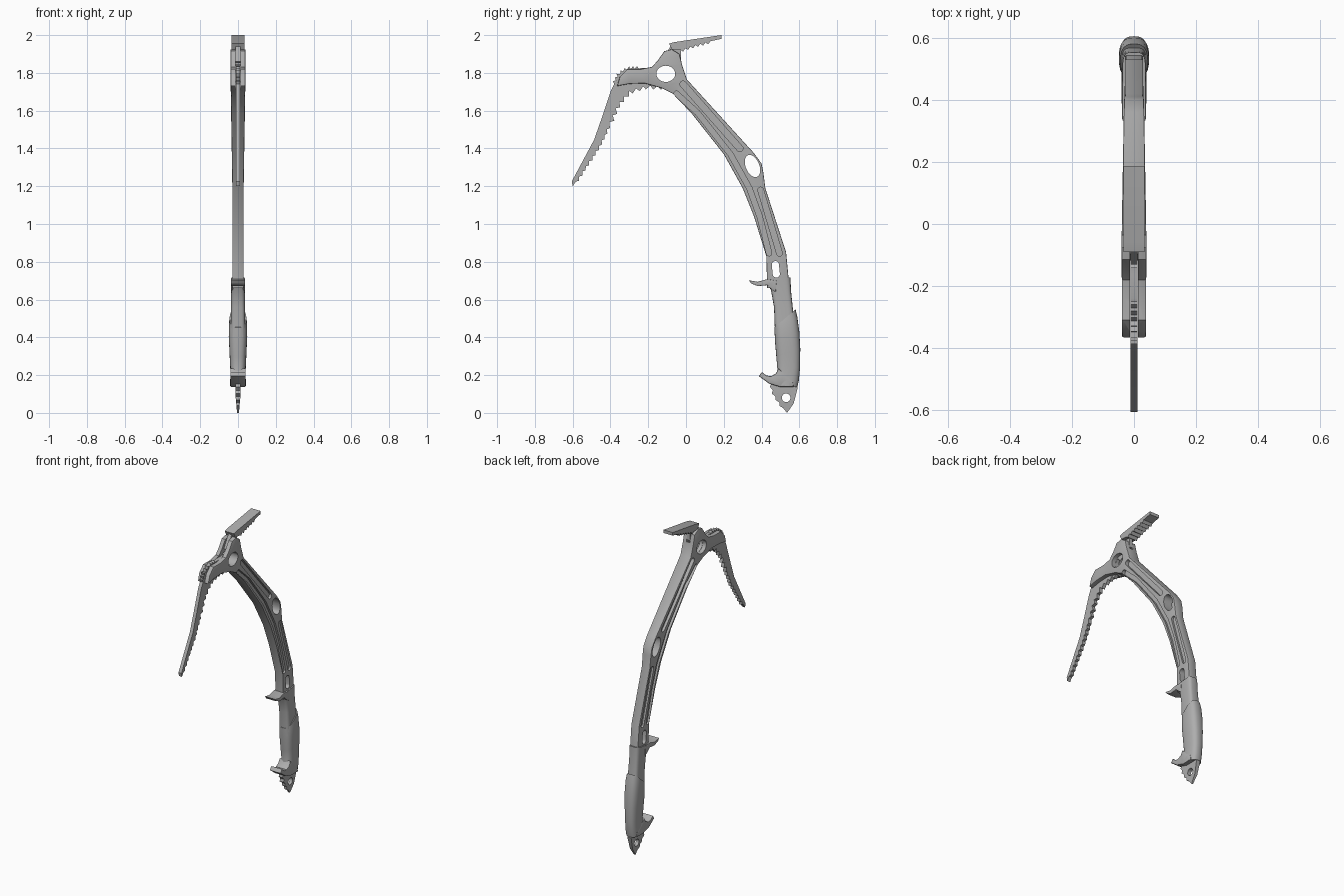
import bpy, bmesh, math
from mathutils import Vector

if "Cube" in bpy.data.objects:
    bpy.data.objects.remove(bpy.data.objects["Cube"])


def teeth(path, count, depth):
    """Sawtooth along a (y, z) polyline, teeth pointing to the right of travel."""
    pts = [Vector(p) for p in path]
    lens = [(b - a).length for a, b in zip(pts, pts[1:])]

    def at(t):
        d = t * sum(lens)
        for a, b, l in zip(pts, pts[1:], lens):
            if d <= l + 1e-6:
                u = (b - a) / l
                return a + u * d, Vector((u.y, -u.x))
            d -= l
    out = []
    for i in range(count):
        out.append(at(i / count)[0])
        p, n = at((i + 0.4) / count)
        out.append(p + n * depth)
    return out + [pts[-1]]


def ellipse(cy, cz, a, b, tilt=0, n=32):
    c, s = math.cos(tilt), math.sin(tilt)
    ang = [2 * math.pi * i / n for i in range(n)]
    return [(cy + a * math.cos(t) * c - b * math.sin(t) * s,
             cz + a * math.cos(t) * s + b * math.sin(t) * c) for t in ang]


def ribbon(path, r):
    """Round-ended band outline of half width r around a polyline."""
    pts = [Vector(p) for p in path]

    def side(ps):
        out = []
        for i, p in enumerate(ps):
            d = (ps[min(i + 1, len(ps) - 1)] - ps[max(i - 1, 0)]).normalized()
            out.append(p + Vector((d.y, -d.x)) * r)
        d = (ps[-1] - ps[-2]).normalized()
        n = Vector((d.y, -d.x))
        for k in range(1, 8):
            t = math.pi * k / 8
            out.append(ps[-1] + (n * math.cos(t) + d * math.sin(t)) * r)
        return out
    return side(pts) + side(pts[::-1])


# dark grey metal and rubber
grey = bpy.data.materials.new("dark_grey")
grey.diffuse_color = (0.42, 0.42, 0.42, 1)
grey.use_nodes = True
grey.node_tree.nodes["Principled BSDF"].inputs["Base Color"].default_value = grey.diffuse_color


def finish(bm, name):
    bmesh.ops.recalc_face_normals(bm, faces=bm.faces)
    me = bpy.data.meshes.new(name)
    bm.to_mesh(me)
    bm.free()
    me.materials.append(grey)
    ob = bpy.data.objects.new(name, me)
    bpy.context.collection.objects.link(ob)
    return ob


def plate(name, outline, x0, x1=None, bevel=0, taper=None):
    """Extrude a (y, z) outline from x0 to x1 (or symmetrically by x0)."""
    if x1 is None:
        x0, x1 = -x0, x0
    bm = bmesh.new()
    f = bm.faces.new([bm.verts.new((x0, p[0], p[1])) for p in outline])
    ext = bmesh.ops.extrude_face_region(bm, geom=[f])
    bmesh.ops.translate(bm, vec=(x1 - x0, 0, 0),
                        verts=[v for v in ext["geom"] if isinstance(v, bmesh.types.BMVert)])
    bm.normal_update()
    if bevel:
        rim = [e for e in bm.edges if abs(e.verts[0].co.x - e.verts[1].co.x) < 1e-6]
        bmesh.ops.bevel(bm, geom=rim, offset=bevel, segments=2, profile=0.5,
                        affect='EDGES', clamp_overlap=True)
    bmesh.ops.triangulate(bm, faces=[f for f in bm.faces if len(f.verts) > 4])
    if taper:
        for v in bm.verts:
            v.co.x *= taper(v.co.z)
    return finish(bm, name)


def loft(name, rings, power=0.75, n=28):
    """Skin rounded sections, each (front y, z, back y, z, half width)."""
    bm = bmesh.new()
    loops = []
    for fy, fz, by, bz, hw in rings:
        loop = []
        for i in range(n):
            t = 2 * math.pi * i / n
            c, s = [math.copysign(abs(q) ** power, q) for q in (math.cos(t), math.sin(t))]
            u = (1 + c) / 2
            loop.append(bm.verts.new((hw * s, fy + (by - fy) * u, fz + (bz - fz) * u)))
        loops.append(loop)
    for a, b in zip(loops, loops[1:]):
        for i in range(n):
            bm.faces.new((a[i], a[(i + 1) % n], b[(i + 1) % n], b[i]))
    bm.faces.new(loops[0])
    bm.faces.new(loops[-1])
    return finish(bm, name)


def cut(ob, *cutters):
    for c in cutters:
        bpy.context.view_layer.objects.active = ob
        m = ob.modifiers.new("cut", 'BOOLEAN')
        m.operation, m.solver, m.object = 'DIFFERENCE', 'EXACT', c
        bpy.ops.object.modifier_apply(modifier=m.name)
        bpy.data.objects.remove(c)


def hole(outline):
    return plate("cutter", outline, 0.2)


def lerp_table(table):
    def f(z):
        for (z0, v0), (z1, v1) in zip(table, table[1:]):
            if z <= z1:
                return v0 + (v1 - v0) * max(0, (z - z0) / (z1 - z0))
        return table[-1][1]
    return f


HEAD_HOLE = ellipse(-0.107, 1.795, 0.05, 0.043)

# shaft with forked head
shaft = plate("shaft", [
    (0.43, 0.66), (0.425, 0.83), (0.36, 1.04), (0.30, 1.19), (0.20, 1.37), (0.03, 1.585),
    (-0.07, 1.69), (-0.13, 1.72), (-0.22, 1.745), (-0.30, 1.742), (-0.365, 1.73),
    (-0.35, 1.78), (-0.31, 1.82), (-0.24, 1.82), (-0.18, 1.832), (-0.15, 1.865),
    (-0.115, 1.915), (-0.075, 1.925), (-0.035, 1.90), (-0.02, 1.84), (0.005, 1.765),
    (0.36, 1.375), (0.40, 1.32), (0.41, 1.27), (0.42, 1.19), (0.53, 0.85), (0.548, 0.66)],
    0.04, bevel=0.005,
    taper=lerp_table([(0.6, 0.72), (1.2, 0.75), (1.75, 0.98), (2, 1)]))
cut(shaft,
    plate("cutter", [(-0.6, 1.5), (-0.2, 1.6), (-0.12, 1.71), (-0.05, 1.84),
                     (0.02, 1.86), (0.02, 2.1), (-0.6, 2.1)], 0.0125),
    hole(HEAD_HOLE),
    hole(ellipse(0.352, 1.307, 0.036, 0.062, 0.4)),
    hole(ribbon([(0.473, 0.785), (0.478, 0.735)], 0.019)))

# long grooves on both faces of the shaft
for path, r in (([(-0.015, 1.74), (0.285, 1.40)], 0.017),
                ([(-0.05, 1.69), (0.06, 1.59), (0.235, 1.37), (0.335, 1.19),
                  (0.39, 1.04), (0.44, 0.845)], 0.014),
                ([(0.395, 1.18), (0.495, 0.845)], 0.015)):
    cut(shaft, plate("cutter", ribbon(path, r), 0.017, 0.1),
        plate("cutter", ribbon(path, r), -0.1, -0.017))

# toothed pick
pick = plate("pick",
             [(-0.605, 1.225), (-0.60, 1.2)]
             + teeth([(-0.583, 1.225), (-0.46, 1.415), (-0.405, 1.53)], 11, 0.012)
             + teeth([(-0.404, 1.54), (-0.363, 1.635), (-0.30, 1.707), (-0.215, 1.733),
                      (-0.11, 1.73)], 10, 0.02)
             + [(-0.05, 1.75), (-0.06, 1.835), (-0.165, 1.825), (-0.24, 1.825)]
             + teeth([(-0.25, 1.822), (-0.31, 1.82), (-0.355, 1.79), (-0.38, 1.74)], 8, 0.014)
             + [(-0.40, 1.70), (-0.45, 1.55), (-0.487, 1.445)], 0.011)
cut(pick, hole(HEAD_HOLE))

# adze: broad toothed blade on a thin stem
plate("adze_blade", teeth([(-0.03, 1.922), (0.05, 1.948), (0.13, 1.968)], 6, 0.013)
      + [(0.187, 1.98), (0.187, 2.0), (-0.06, 1.963), (-0.09, 1.955), (-0.075, 1.925)], 0.034)
plate("adze_stem", [(-0.13, 1.86), (-0.06, 1.85), (-0.025, 1.86), (-0.028, 1.935),
                    (-0.08, 1.945)], 0.012)

# grip: upper sleeve, finger rest, swollen handle, bottom hook
loft("grip_sleeve", [(0.42, 0.70, 0.553, 0.718, 0.037), (0.45, 0.65, 0.556, 0.645, 0.036),
                     (0.466, 0.56, 0.566, 0.55, 0.037), (0.472, 0.40, 0.58, 0.42, 0.04)], 0.5)
plate("finger_rest", [(0.333, 0.702), (0.345, 0.685), (0.38, 0.671), (0.43, 0.676),
                      (0.452, 0.655), (0.475, 0.64), (0.48, 0.70),
                      (0.43, 0.708), (0.38, 0.694)], 0.038, bevel=0.003)
loft("grip_handle", [(0.468, 0.452, 0.58, 0.548, 0.044), (0.469, 0.43, 0.589, 0.51, 0.048),
                     (0.471, 0.38, 0.60, 0.43, 0.049), (0.478, 0.30, 0.605, 0.34, 0.045),
                     (0.484, 0.23, 0.604, 0.24, 0.041), (0.475, 0.185, 0.598, 0.175, 0.041),
                     (0.46, 0.15, 0.59, 0.137, 0.042)])
plate("grip_hook", [(0.385, 0.195), (0.44, 0.155), (0.50, 0.137), (0.57, 0.137),
                    (0.565, 0.17), (0.52, 0.21), (0.49, 0.235), (0.475, 0.208), (0.45, 0.194),
                    (0.425, 0.198), (0.402, 0.216)], 0.041, bevel=0.006)

# bottom spike
spike = plate("spike", teeth([(0.45, 0.155), (0.465, 0.10), (0.515, 0.025)], 4, 0.01)
              + [(0.535, 0.0), (0.57, 0.05), (0.592, 0.135), (0.56, 0.19), (0.47, 0.19)],
              0.014, taper=lerp_table([(0, 0.35), (0.1, 1), (0.3, 1)]))
cut(spike, hole(ellipse(0.53, 0.08, 0.023, 0.023)))

# shading
bpy.ops.object.select_all(action='SELECT')
bpy.context.view_layer.objects.active = shaft
bpy.ops.object.shade_smooth_by_angle(angle=math.radians(30))
